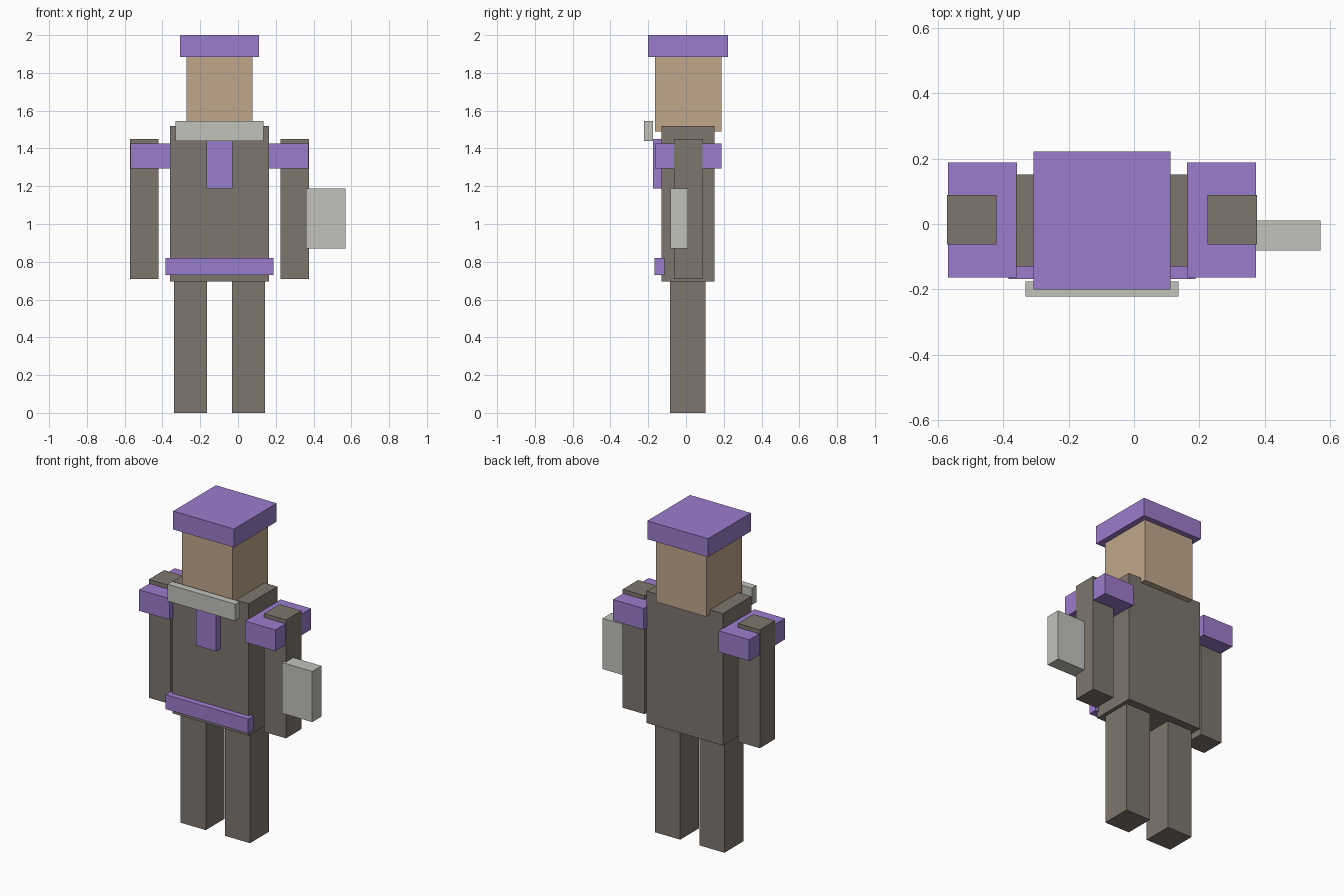
import bpy

if "Cube" in bpy.data.objects:
    bpy.data.objects.remove(bpy.data.objects["Cube"], do_unlink=True)


def make_material(name, rgb):
    mat = bpy.data.materials.new(name)
    mat.use_nodes = True
    color = (*rgb, 1)
    mat.diffuse_color = color
    mat.node_tree.nodes["Principled BSDF"].inputs["Base Color"].default_value = color
    return mat


purple = make_material("purple", (0.33, 0.20, 0.60))
cloth = make_material("grey brown cloth", (0.21, 0.18, 0.155))
skin = make_material("tan skin", (0.53, 0.39, 0.26))
pale = make_material("pale grey", (0.54, 0.54, 0.50))


def block(name, mat, x, y, z):
    """Box spanning the given (low, high) ranges."""
    spans = (x, y, z)
    bpy.ops.mesh.primitive_cube_add(size=1, location=[(a + b) / 2 for a, b in spans])
    obj = bpy.context.object
    obj.name = name
    obj.scale = [b - a for a, b in spans]
    bpy.ops.object.transform_apply(location=False, rotation=False, scale=True)
    obj.data.materials.append(mat)
    return obj


MID = -0.098  # the body sits off centre because of the held plate


def centred(name, mat, width, y, z):
    return block(name, mat, (MID - width / 2, MID + width / 2), y, z)


def pair(name, mat, inner, outer, y, z):
    """Matching boxes on both sides of the body."""
    block("left_" + name, mat, (MID + inner, MID + outer), y, z)
    block("right_" + name, mat, (MID - outer, MID - inner), y, z)


# Head and cap
centred("head", skin, 0.35, (-0.164, 0.188), (1.49, 1.89))
centred("cap", purple, 0.42, (-0.2, 0.222), (1.885, 2.0))

# Body and limbs
centred("torso", cloth, 0.526, (-0.13, 0.152), (0.695, 1.52))
pair("leg", cloth, 0.066, 0.24, (-0.084, 0.103), (0, 0.7))
pair("arm", cloth, 0.323, 0.474, (-0.063, 0.088), (0.71, 1.45))

# Clothing details
pair("shoulder_pad", purple, 0.26, 0.471, (-0.164, 0.188), (1.293, 1.425))
centred("collar", pale, 0.467, (-0.222, -0.176), (1.44, 1.545))
centred("tie", purple, 0.138, (-0.176, -0.12), (1.188, 1.45))
centred("belt", purple, 0.573, (-0.168, -0.115), (0.73, 0.82))

# Plate held at the left hand
block("held_plate", pale, (0.36, 0.57), (-0.081, 0.01), (0.87, 1.187))
